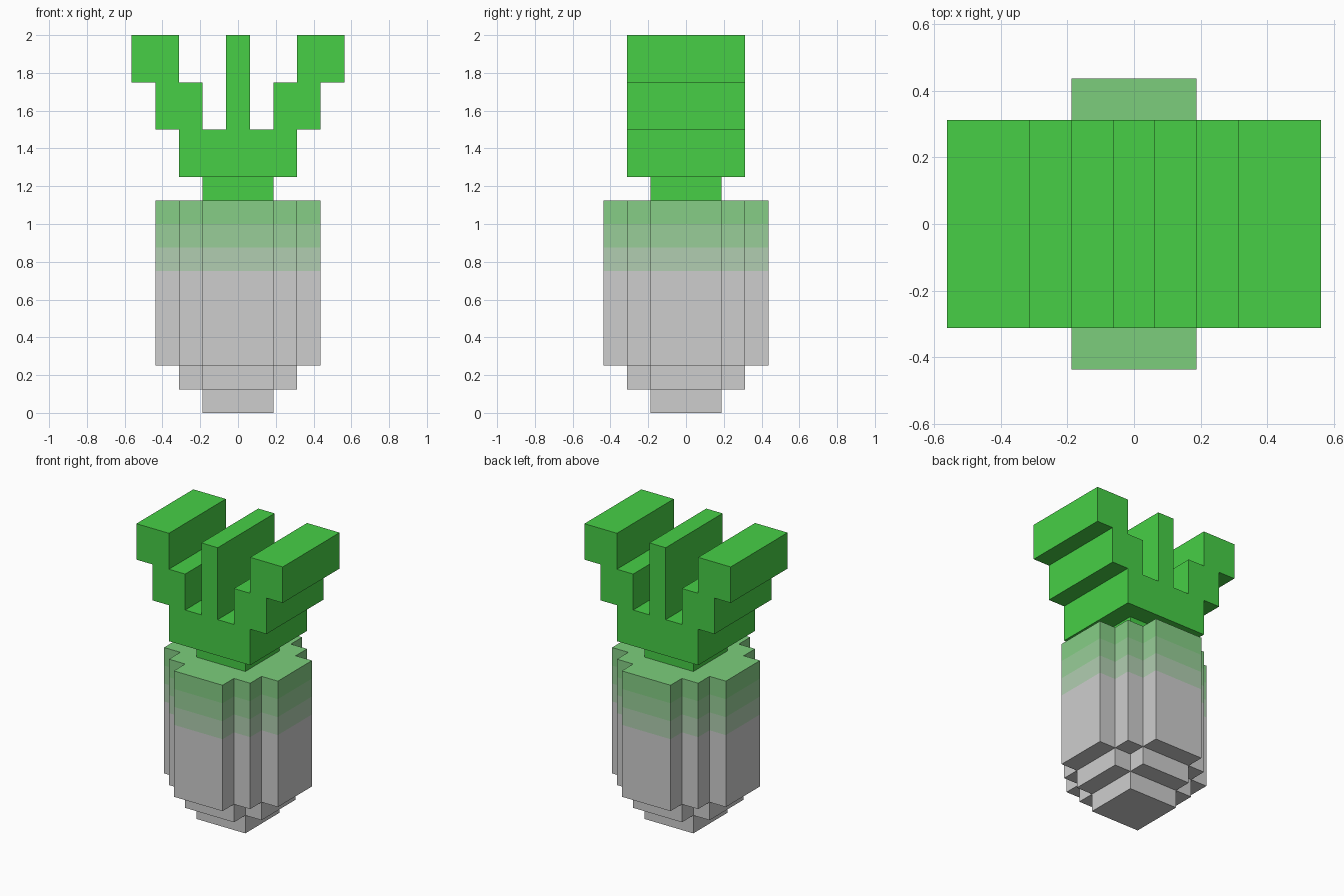
import bpy
import bmesh
from mathutils import Vector

cube = bpy.data.objects.get("Cube")
if cube:
    bpy.data.objects.remove(cube, do_unlink=True)

U = 1 / 16  # one block unit


def make_material(name, rgb):
    lin = [((c / 255 + 0.055) / 1.055) ** 2.4 for c in rgb]
    mat = bpy.data.materials.new(name)
    mat.use_nodes = True
    mat.diffuse_color = (*lin, 1)
    bsdf = next(n for n in mat.node_tree.nodes if n.type == 'BSDF_PRINCIPLED')
    bsdf.inputs["Base Color"].default_value = (*lin, 1)
    bsdf.inputs["Roughness"].default_value = 0.9
    return mat


leaf_green = make_material("leaf green", (71, 207, 70))
crown_green = make_material("crown green", (124, 206, 124))
upper_band = make_material("upper band green", (134, 206, 134))
middle_band = make_material("middle band green", (152, 206, 152))
lower_band = make_material("lower band pale green", (177, 206, 177))
root_grey = make_material("root grey", (206, 206, 206))


def prism(name, outline, direction, levels, mats, rule=None):
    """Extrude a closed outline along a direction through several levels."""
    bm = bmesh.new()
    step = Vector(direction) * U
    rings = [[bm.verts.new(Vector(p) * U + step * lv) for p in outline] for lv in levels]
    n = len(outline)
    bm.faces.new(rings[0])
    bm.faces.new(rings[-1])
    for a, b in zip(rings, rings[1:]):
        for i in range(n):
            j = (i + 1) % n
            bm.faces.new((a[i], a[j], b[j], b[i]))
    bmesh.ops.recalc_face_normals(bm, faces=bm.faces[:])
    if rule:
        for f in bm.faces:
            f.material_index = rule(f)
    mesh = bpy.data.meshes.new(name)
    bm.to_mesh(mesh)
    bm.free()
    for m in mats:
        mesh.materials.append(m)
    obj = bpy.data.objects.new(name, mesh)
    bpy.context.collection.objects.link(obj)
    return obj


def stepped_plan(corner):
    """Repeat one corner of the plan around four quarter turns."""
    pts = []
    for _ in range(4):
        pts += [(x, y, 0) for x, y in corner]
        corner = [(-y, x) for x, y in corner]
    return pts


def body_colour(face):
    z = face.calc_center_median().z / U
    if face.normal.z > 0.5:
        return 4
    return 3 if z > 16 else 2 if z > 14 else 1 if z > 12 else 0


UP = (0, 0, 1)

# Root: tip, shoulder and banded body
prism("root_tip", stepped_plan([(3, 3)]), UP, (0, 2), [root_grey])
prism("root_shoulder", stepped_plan([(5, 3), (3, 3), (3, 5)]), UP, (2, 4), [root_grey])
prism("root_body", stepped_plan([(7, 3), (5, 3), (5, 5), (3, 5), (3, 7)]), UP,
      (4, 12, 14, 16, 18),
      [root_grey, lower_band, middle_band, upper_band, crown_green], body_colour)

# Stem
prism("stem", stepped_plan([(3, 3)]), UP, (18, 20), [leaf_green])

# Leaves: mirrored stepped profile, extruded front to back
half = [(5, 20), (5, 24), (7, 24), (7, 28), (9, 28), (9, 32), (5, 32),
        (5, 28), (3, 28), (3, 24), (1, 24), (1, 32)]
profile = [(x, 0, z) for x, z in half] + [(-x, 0, z) for x, z in reversed(half)]
prism("leaves", profile, (0, 1, 0), (-5, 5), [leaf_green])
